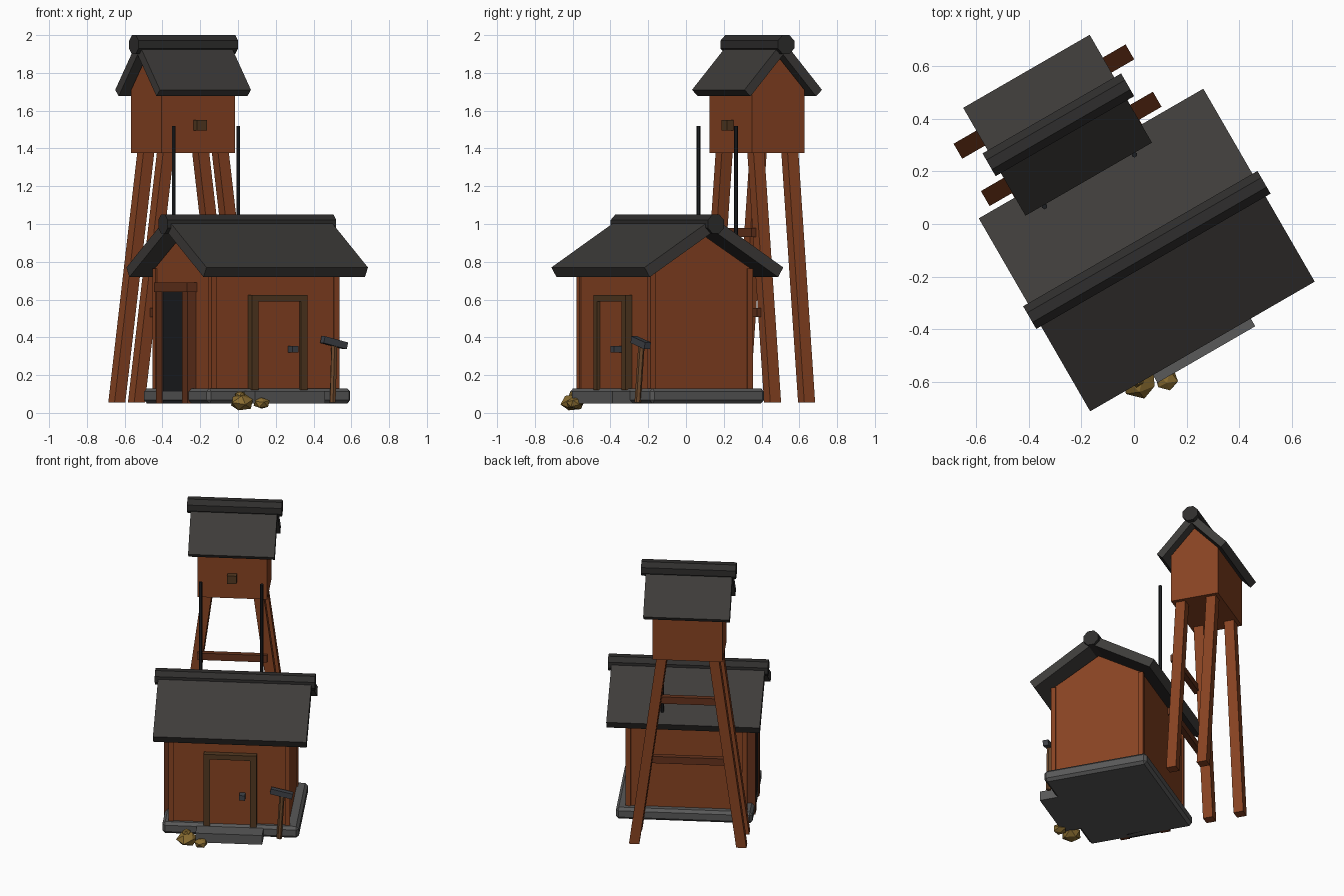
import bpy, bmesh, math, random
from mathutils import Matrix, Vector

if "Cube" in bpy.data.objects:
    bpy.data.objects.remove(bpy.data.objects["Cube"])

random.seed(4)
TURN = Matrix.Rotation(math.radians(30), 4, 'Z')   # whole building is turned 30 degrees


def material(name, col):
    m = bpy.data.materials.new(name)
    m.diffuse_color = (*col, 1)
    m.use_nodes = True
    m.node_tree.nodes["Principled BSDF"].inputs["Base Color"].default_value = m.diffuse_color
    return m


WOOD = material("wood", (0.245, 0.056, 0.016))
DARKWOOD = material("dark_wood", (0.13, 0.033, 0.012))
FRAME = material("frame_wood", (0.085, 0.04, 0.015))
ROOF = material("roof", (0.048, 0.045, 0.042))
RIDGE = material("ridge", (0.028, 0.027, 0.026))
STONE = material("stone", (0.10, 0.10, 0.10))
BLACK = material("black", (0.012, 0.013, 0.015))
STEEL = material("steel", (0.05, 0.055, 0.065))
HANDLE = material("handle_wood", (0.15, 0.065, 0.025))
ORE = material("ore", (0.25, 0.15, 0.03))


def finish(name, bm, mat, xf=TURN):
    bmesh.ops.recalc_face_normals(bm, faces=bm.faces)
    bm.transform(xf)
    me = bpy.data.meshes.new(name)
    bm.to_mesh(me)
    bm.free()
    me.materials.append(mat)
    ob = bpy.data.objects.new(name, me)
    bpy.context.collection.objects.link(ob)
    return ob


def loft(name, a, b, mat):
    """Solid between two matching outlines."""
    bm = bmesh.new()
    va, vb = [bm.verts.new(p) for p in a], [bm.verts.new(p) for p in b]
    bm.faces.new(va)
    bm.faces.new(vb)
    for i in range(len(va)):
        j = (i + 1) % len(va)
        bm.faces.new((va[i], va[j], vb[j], vb[i]))
    return finish(name, bm, mat)


def extrude_u(name, profile, u0, u1, mat):
    """Extrude a (v, z) profile along the ridge direction."""
    return loft(name, [(u0, v, z) for v, z in profile], [(u1, v, z) for v, z in profile], mat)


def box(name, u0, u1, v0, v1, z0, z1, mat):
    return extrude_u(name, [(v0, z0), (v1, z0), (v1, z1), (v0, z1)], u0, u1, mat)


def beam(name, p, q, wu, wv, mat):
    """Leaning post with level ends."""
    ring = [(-1, -1), (1, -1), (1, 1), (-1, 1)]
    ends = [[(c[0] + s * wu / 2, c[1] + t * wv / 2, c[2]) for s, t in ring] for c in (p, q)]
    return loft(name, *ends, mat)


def rod(name, p, q, r, sides, mat):
    p, q = Vector(p), Vector(q)
    d = q - p
    bm = bmesh.new()
    bmesh.ops.create_cone(bm, cap_ends=True, segments=sides, radius1=r, radius2=r, depth=d.length)
    bm.transform(Matrix.Rotation(math.pi / sides, 4, 'Z'))
    bm.transform(Matrix.Translation((p + q) / 2) @ d.to_track_quat('Z', 'Y').to_matrix().to_4x4())
    return finish(name, bm, mat)


def gable_roof(name, u0, u1, vc, half, z_eave, slope, t, ridge, ridge_z, r):
    """Two slabs with square-cut eaves and an eight-sided ridge log."""
    n = math.hypot(1, slope)
    top = z_eave + half * slope
    for side, s in (("front", -1), ("back", 1)):
        extrude_u(f"{name}_{side}", [
            (vc, top), (vc + s * half, z_eave),
            (vc + s * (half - t * slope / n), z_eave - t / n),
            (vc, top - t * n)], u0, u1, ROOF)
    rod(f"{name}_ridge", (ridge[0], vc, ridge_z), (ridge[1], vc, ridge_z), r, 8, RIDGE)


# House: base, step, walls, corner posts, roof
UC, VC = -0.007, -0.11
base = box("stone_base", UC - .441, UC + .438, VC - .35, VC + .348, .05, .13, STONE)
bev = base.modifiers.new("bevel", 'BEVEL')
bev.width, bev.segments = .018, 1
box("front_step", -.225, .205, -.568, -.44, .05, .115, STONE)
W0, W1, D0, D1 = -.402, .362, -.422, .186         # wall limits along u and v
extrude_u("house_walls", [(D0, .12), (D1, .12), (D1, .765), (VC, .945), (D0, .765)], W0, W1, WOOD)
for u in (W0 + .007, W1 - .007):
    for v in (D0 + .007, D1 - .007):
        box("corner_post", u - .016, u + .016, v - .016, v + .016, .12, .765, WOOD)
gable_roof("house_roof", -.501, .486, VC, .424, .77, .62, .06, (-.522, .508), 1.0, .054)

# Front door
DU = -.011
box("door", DU - .13, DU + .13, -.443, -.41, .13, .59, WOOD)
for s in (-1, 1):
    box("door_jamb", DU + s * .15 - .02, DU + s * .15 + .02, -.462, -.41, .12, .59, FRAME)
box("door_head", DU - .17, DU + .17, -.462, -.41, .59, .625, FRAME)
box("door_handle", .05, .087, -.49, -.44, .32, .355, STEEL)

# Mine entrance on the left end
EV = -.085
box("entrance_opening", -.446, -.39, EV - .108, EV + .108, .05, .64, BLACK)
for s in (-1, 1):
    v = EV + s * .137
    box("entrance_post", -.454, -.40, v - .031, v + .031, .05, .645, DARKWOOD)
box("entrance_lintel", -.462, -.40, EV - .175, EV + .175, .64, .69, DARKWOOD)

# Tower: legs, braces, cabin, roof, window box
TU, TV = -.064, .471
for su in (-1, 1):
    for sv in (-1, 1):
        v = TV + sv * .104
        beam("tower_leg", (TU + su * .345, v, .055), (TU + su * .165, v, 1.40), .066, .066, WOOD)
for z, half in ((.955, .225), (.532, .28)):
    box("tower_brace", TU - half, TU + half, .308, .345, z - .024, z + .024, DARKWOOD)
extrude_u("tower_cabin", [(TV - .16, 1.375), (TV + .16, 1.375), (TV + .16, 1.71),
                          (TV, 1.885), (TV - .16, 1.71)], TU - .225, TU + .225, WOOD)
gable_roof("tower_roof", -.342, .214, TV, .237, 1.71, 1.1, .05, (-.365, .244), 1.95, .054)
box("cabin_window_box", TU - .03, TU + .03, .27, .32, 1.495, 1.55, FRAME)

# Hoist poles between house roof and tower
for s in (-1, 1):
    rod("hoist_pole", (TU + s * .197, .228, .80), (TU + s * .197, .228, 1.52), .011, 6, BLACK)

# Pickaxe leaning at the front right
rod("pickaxe_handle", (.306, -.472, .055), (.325, -.458, .385), .017, 6, HANDLE)
rod("pickaxe_head", (.25, -.463, .388), (.392, -.461, .355), .026, 4, STEEL)

# Ore lumps by the step (placed in world axes)
for x, y, z, r in ((.02, -.598, .055, .073), (.125, -.592, .052, .048), (.01, -.59, .095, .034)):
    bm = bmesh.new()
    bmesh.ops.create_icosphere(bm, subdivisions=1, radius=r)
    bm.transform(Matrix.Rotation(random.uniform(0, 3), 4, 'X'))
    for vert in bm.verts:
        vert.co *= random.uniform(.86, 1.0)
        vert.co.z *= .72
    finish("ore_lump", bm, ORE, Matrix.Translation((x, y, z)))
